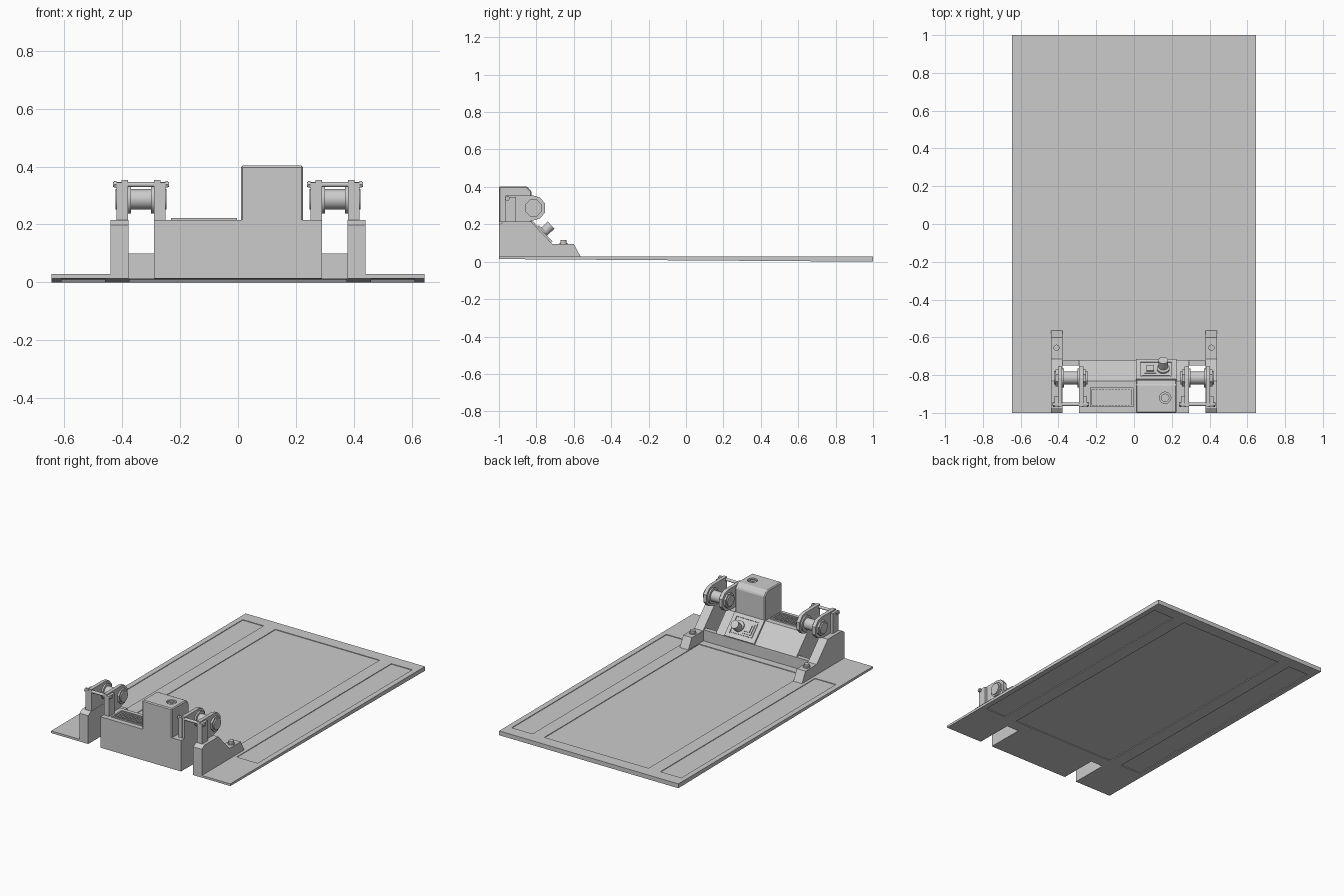
import bpy, bmesh, math
from mathutils import Matrix, Vector

cube = bpy.data.objects.get("Cube")
if cube:
    bpy.data.objects.remove(cube, do_unlink=True)

grey = bpy.data.materials.new("plain grey")
grey.use_nodes = True
COLOR = (0.6, 0.6, 0.6, 1)
grey.diffuse_color = COLOR
grey.node_tree.nodes["Principled BSDF"].inputs["Base Color"].default_value = COLOR


def finish(name, bm, matrix=None):
    bmesh.ops.recalc_face_normals(bm, faces=bm.faces)
    mesh = bpy.data.meshes.new(name)
    bm.to_mesh(mesh)
    bm.free()
    ob = bpy.data.objects.new(name, mesh)
    bpy.context.collection.objects.link(ob)
    mesh.materials.append(grey)
    if matrix:
        ob.matrix_world = matrix
    return ob


def prism(name, points, x0, x1, matrix=None):
    """Side profile (y, z) extruded from x0 to x1."""
    bm = bmesh.new()
    face = bm.faces.new([bm.verts.new((x0, y, z)) for y, z in points])
    new = bmesh.ops.extrude_face_region(bm, geom=[face])["geom"]
    bmesh.ops.translate(bm, vec=(x1 - x0, 0, 0),
                        verts=[v for v in new if isinstance(v, bmesh.types.BMVert)])
    return finish(name, bm, matrix)


def box(name, x, y, z, matrix=None):
    return prism(name, [(y[0], z[0]), (y[1], z[0]), (y[1], z[1]), (y[0], z[1])], x[0], x[1], matrix)


def cylinder(name, start, end, r, sides=24, r2=None):
    a, b = Vector(start), Vector(end)
    bm = bmesh.new()
    bmesh.ops.create_cone(bm, cap_ends=True, segments=sides, radius1=r,
                          radius2=r if r2 is None else r2, depth=(b - a).length)
    turn = (b - a).to_track_quat('Z', 'Y').to_matrix().to_4x4()
    spin = Matrix.Rotation(math.pi / sides, 4, 'Z')
    ob = finish(name, bm, Matrix.Translation((a + b) / 2) @ turn @ spin)
    if sides > 8:
        bpy.ops.object.select_all(action='DESELECT')
        ob.select_set(True)
        bpy.context.view_layer.objects.active = ob
        bpy.ops.object.shade_smooth_by_angle(angle=math.radians(35))
    return ob


def cut(target, cutter):
    mod = target.modifiers.new("cut", 'BOOLEAN')
    mod.operation = 'DIFFERENCE'
    mod.solver = 'EXACT'
    mod.object = cutter
    cutter.hide_render = True
    cutter.hide_viewport = True
    cutter.display_type = 'WIRE'


def bevel(ob, width):
    mod = ob.modifiers.new("bevel", 'BEVEL')
    mod.width = width
    mod.segments = 1


TOP, DECK = 0.028, 0.215
SLOT = (0.29, 0.378)


def under(y):
    """Height of the sloping underside."""
    return 0.007 * (1 - y)


# Tapered platform with open slots and shallow panels on both faces
platform = prism("platform", [(-1, under(-1)), (1, 0), (1, TOP), (-1, TOP)], -0.645, 0.645)
for s in (-1, 1):
    cut(platform, box("slot_cutter", (s * SLOT[0], s * SLOT[1]), (-1.1, -0.75), (-0.1, 0.1)))
for name, x0, x1 in (("left", 0.46, 0.61), ("middle", -0.375, 0.375), ("right", -0.61, -0.46)):
    y0, y1 = -0.67, 0.92
    cut(platform, box(name + "_top_cutter", (x0, x1), (y0, y1), (TOP - 0.004, 0.1)))
    cut(platform, prism(name + "_under_cutter",
                        [(y0, -0.1), (y1, -0.1), (y1, under(y1) + 0.005), (y0, under(y0) + 0.005)],
                        x0, x1))

# Main housing with a sloping back, and the low wall across the slots
prism("housing", [(-1, 0.015), (-1, DECK), (-0.83, DECK), (-0.72, 0.1), (-0.72, 0.015)],
      -SLOT[0], SLOT[0])
for s, side in ((1, "left"), (-1, "right")):
    prism(side + "_cross_wall", [(-0.75, 0.02), (-0.75, 0.1), (-0.72, 0.1), (-0.72, 0.02)],
          s * SLOT[0], s * SLOT[1])

# Control tower with recessed round cap
tower = prism("control_tower", [(-1, 0.2), (-1, 0.403), (-0.85, 0.403), (-0.825, 0.375), (-0.825, 0.2)],
              0.01, 0.225)
bevel(tower, 0.006)
cut(tower, cylinder("cap_cutter", (0.165, -0.92, 0.385), (0.165, -0.92, 0.45), 0.03))
cylinder("cap_ring", (0.165, -0.92, 0.38), (0.165, -0.92, 0.398), 0.022)
cylinder("cap_button", (0.165, -0.92, 0.38), (0.165, -0.92, 0.403), 0.013)

# Control panel lying on the slope
slope = Matrix.Translation((0.1175, -0.775, 0.1575)) @ Matrix.Rotation(math.atan2(-0.115, 0.11), 4, 'X')
panel = box("control_panel", (-0.1075, 0.1075), (-0.078, 0.078), (-0.01, 0.01), slope)
cut(panel, box("panel_cutter", (-0.082, 0.082), (-0.055, 0.055), (0.004, 0.05), slope))
box("panel_plate", (-0.074, 0.074), (-0.047, 0.047), (0, 0.009), slope)
box("rocker_frame", (-0.062, 0), (-0.035, 0.035), (0, 0.014), slope)
box("rocker_switch", (-0.05, -0.012), (-0.022, 0.022), (0, 0.02), slope)
cylinder("knob_collar", slope @ Vector((0.037, 0, 0)), slope @ Vector((0.037, 0, 0.018)), 0.034)
cylinder("knob", slope @ Vector((0.037, 0.01, 0)), slope @ Vector((0.037, 0.01, 0.065)), 0.026)

# Vent on the deck
vent = box("vent_frame", (-0.232, -0.003), (-0.968, -0.865), (0.205, 0.223))
cut(vent, box("vent_cutter", (-0.222, -0.013), (-0.958, -0.875), (0.211, 0.3)))
for i in range(12):
    x = -0.21 + i * 0.017
    box("vent_slat", (x, x + 0.007), (-0.96, -0.873), (0.208, 0.219))

AXIS_Y, AXIS_Z = -0.815, 0.287
for s, side in ((1, "left"), (-1, "right")):
    # Side rail with stepped profile and bolt
    prism(side + "_rail", [(-1, 0.02), (-1, 0.198), (-0.975, DECK), (-0.83, DECK), (-0.715, 0.095),
                           (-0.6, 0.095), (-0.56, 0.02)], s * 0.378, s * 0.44)
    cylinder(side + "_bolt", (s * 0.41, -0.655, 0.09), (s * 0.41, -0.655, 0.115), 0.016)
    cylinder(side + "_bolt_washer", (s * 0.41, -0.655, 0.09), (s * 0.41, -0.655, 0.1), 0.022)

    # Roller carried by two brackets
    def along(name, x0, x1, r, sides=24, y=AXIS_Y, z=AXIS_Z):
        return cylinder(side + name, (s * x0, y, z), (s * x1, y, z), r, sides)

    along("_roller", 0.28, 0.39, 0.035)
    along("_tie_rod", 0.238, 0.432, 0.009, 12, -0.955, 0.338)
    for mid, out in ((0.335, 1), (0.335, -1)):
        def at(d):
            return mid + out * d
        arc = [(AXIS_Y + 0.066 * math.cos(a), AXIS_Z + 0.066 * math.sin(a))
               for a in [math.radians(t) for t in (-90, -60, -22, 22, 60, 90)]]
        prism(side + "_bracket", [(-0.965, 0.21)] + [(-0.85, 0.21)] + arc + [(-0.965, 0.353)],
              s * at(0.045), s * at(0.068))
        box(side + "_post", (s * at(0.06), s * at(0.085)), (-0.968, -0.91), (0.21, 0.345))
        along("_hub", at(0.06), at(0.08), 0.048, 8)
        along("_hub_cap", at(0.06), at(0.088), 0.036)
        along("_inner_flange", at(0.035), at(0.05), 0.05)
        along("_rod_nut", at(0.085), at(0.094), 0.013, 6, -0.955, 0.338)
